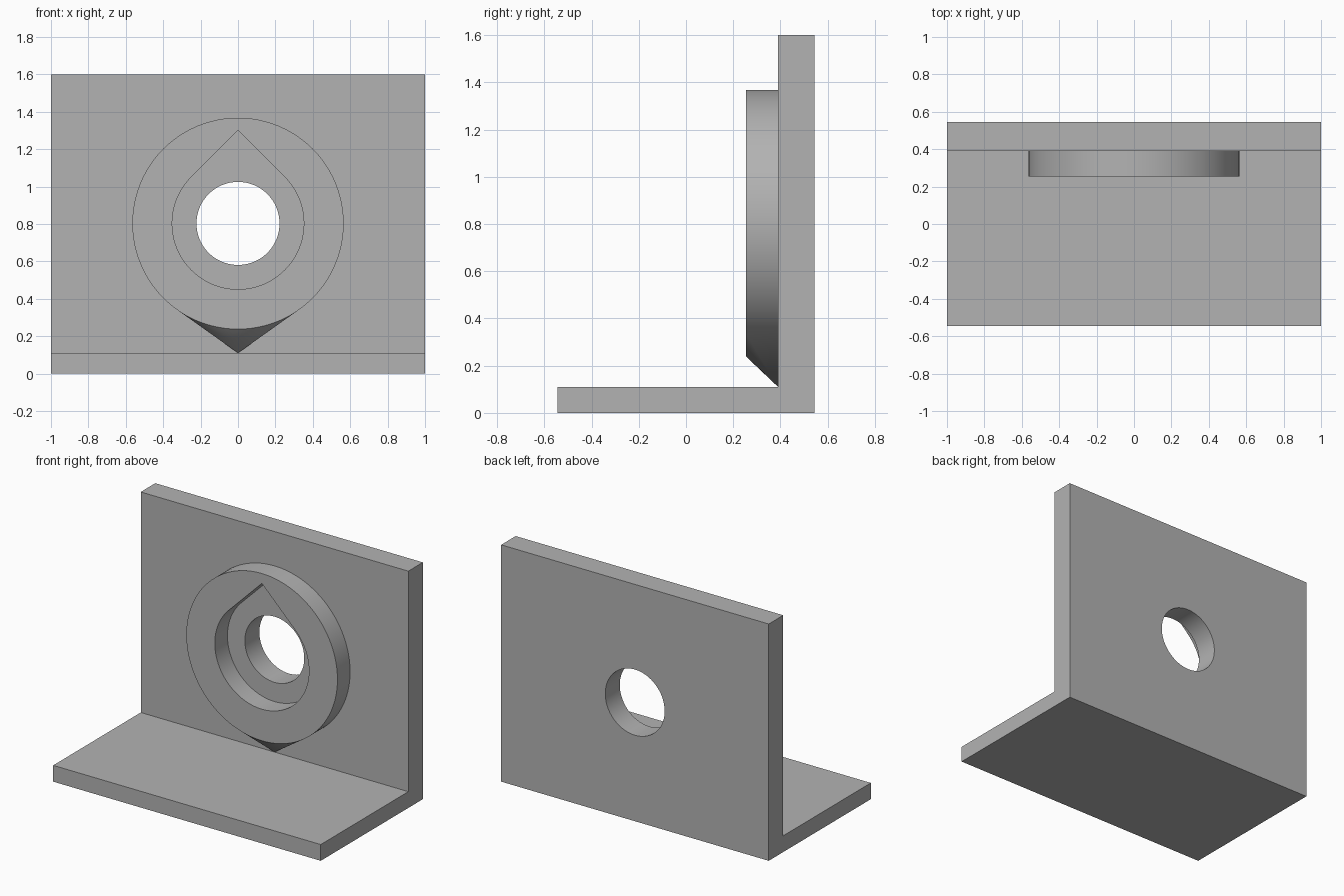
import bpy
import bmesh
from math import sin, cos, pi, radians

if "Cube" in bpy.data.objects:
    bpy.data.objects.remove(bpy.data.objects["Cube"], do_unlink=True)

FRONT, BACK = -0.545, 0.545      # depth of the whole bracket
WALL, BOSS = 0.39, 0.255         # front planes of the wall and the boss
BASE, TOP = 0.11, 1.6            # heights of the base plate and the wall
AXIS = 0.803                     # height of the bore
HOLE_R, POCKET_R, BOSS_R = 0.222, 0.352, 0.565

grey = bpy.data.materials.new("plain grey")
grey.use_nodes = True
grey.diffuse_color = (0.45, 0.45, 0.45, 1)
grey.node_tree.nodes["Principled BSDF"].inputs["Base Color"].default_value = grey.diffuse_color


def add_object(name, bm):
    bmesh.ops.recalc_face_normals(bm, faces=bm.faces)
    mesh = bpy.data.meshes.new(name)
    bm.to_mesh(mesh)
    bm.free()
    mesh.materials.append(grey)
    obj = bpy.data.objects.new(name, mesh)
    bpy.context.collection.objects.link(obj)
    return obj


def extrude(name, points, vector):
    """Solid made by sweeping a closed outline along a vector."""
    bm = bmesh.new()
    face = bm.faces.new([bm.verts.new(p) for p in points])
    swept = bmesh.ops.extrude_face_region(bm, geom=[face], use_keep_orig=True)
    verts = [v for v in swept["geom"] if isinstance(v, bmesh.types.BMVert)]
    bmesh.ops.translate(bm, verts=verts, vec=vector)
    return add_object(name, bm)


def arc(radius, y, start=0, end=360, steps=96):
    """Points around the bore axis; angles run from +x towards +z."""
    angles = [radians(start + (end - start) * i / steps) for i in range(steps + 1)]
    points = [(radius * cos(a), y, AXIS + radius * sin(a)) for a in angles]
    return points[:-1] if end - start == 360 else points


def cut(obj, cutter):
    mod = obj.modifiers.new("cut", "BOOLEAN")
    mod.operation = "DIFFERENCE"
    mod.solver = "EXACT"
    mod.object = cutter
    bpy.context.view_layer.objects.active = obj
    bpy.ops.object.modifier_apply(modifier=mod.name)
    bpy.data.objects.remove(cutter, do_unlink=True)


def smooth(obj):
    bpy.ops.object.select_all(action="DESELECT")
    obj.select_set(True)
    bpy.context.view_layer.objects.active = obj
    bpy.ops.object.shade_smooth_by_angle(angle=radians(25))


# L-shaped bracket: base plate and wall in one profile, with a round bore
profile = [(FRONT, 0), (BACK, 0), (BACK, TOP), (WALL, TOP), (WALL, BASE), (FRONT, BASE)]
bracket = extrude("bracket", [(-1, y, z) for y, z in profile], (2, 0, 0))
cut(bracket, extrude("bore_cutter", arc(HOLE_R, 0.3), (0, 0.4, 0)))
smooth(bracket)

# Round boss drawn down to a point where the wall meets the base
bm = bmesh.new()
for p in arc(BOSS_R, BOSS) + arc(BOSS_R, WALL) + [(0, WALL, BASE)]:
    bm.verts.new(p)
bmesh.ops.convex_hull(bm, input=bm.verts)
bmesh.ops.dissolve_limit(bm, angle_limit=radians(0.5), verts=bm.verts, edges=bm.edges)
boss = add_object("boss", bm)

# Teardrop pocket: round below, 45 degree roof above
apex = (0, BOSS - 0.1, AXIS + POCKET_R / cos(pi / 4))
teardrop = arc(POCKET_R, BOSS - 0.1, 135, 405, 72) + [apex]
cut(boss, extrude("pocket_cutter", teardrop, (0, 0.4, 0)))

# Open the hidden side that rests on the wall
bm = bmesh.new()
bm.from_mesh(boss.data)
hidden = [f for f in bm.faces if all(abs(v.co.y - WALL) < 0.001 for v in f.verts)]
bmesh.ops.delete(bm, geom=hidden, context="FACES")
bm.to_mesh(boss.data)
bm.free()
smooth(boss)
